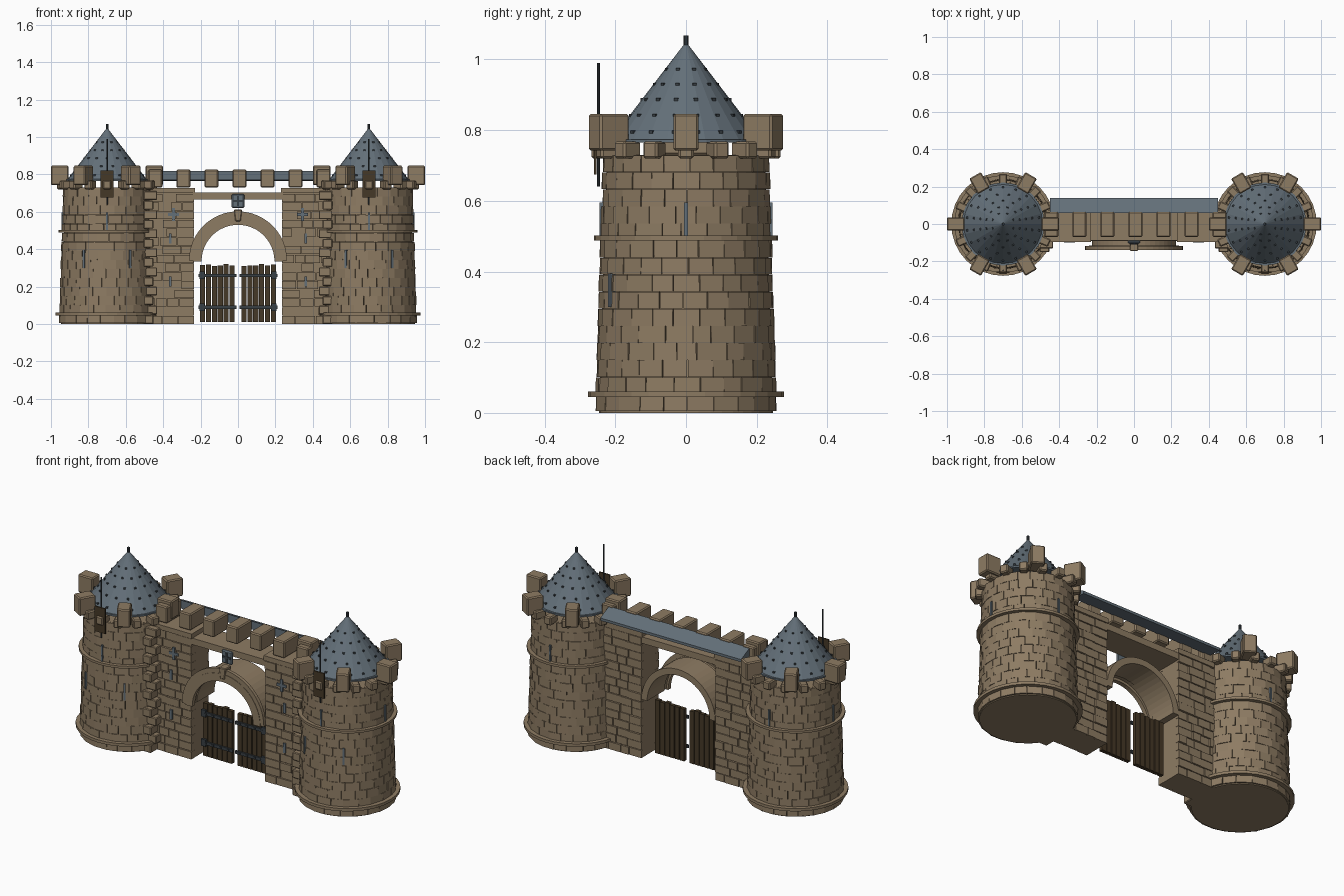
import bpy, bmesh, math, random
from mathutils import Matrix, Vector

if "Cube" in bpy.data.objects:
    bpy.data.objects.remove(bpy.data.objects["Cube"])

random.seed(4)
TAU = 2 * math.pi


def mat(name, rgb):
    m = bpy.data.materials.new(name)
    m.diffuse_color = (*rgb, 1)
    m.use_nodes = True
    m.node_tree.nodes["Principled BSDF"].inputs["Base Color"].default_value = m.diffuse_color
    return m


STONE = mat("tan_stone", (0.27, 0.20, 0.125))
SLATE = mat("blue_grey_slate", (0.125, 0.16, 0.19))
IRON = mat("dark_iron", (0.04, 0.05, 0.058))
WOOD = mat("dark_wood", (0.06, 0.04, 0.02))


def finish(bm, name, material, bevel=0):
    bmesh.ops.recalc_face_normals(bm, faces=bm.faces[:])
    me = bpy.data.meshes.new(name)
    bm.to_mesh(me)
    bm.free()
    me.materials.append(material)
    ob = bpy.data.objects.new(name, me)
    bpy.context.collection.objects.link(ob)
    if bevel:
        b = ob.modifiers.new("bevel", 'BEVEL')
        b.width, b.segments = bevel, 1
    return ob


def hexa(bm, pts):
    """Box from 4 bottom points followed by 4 top points."""
    v = [bm.verts.new(p) for p in pts]
    for f in ((3, 2, 1, 0), (4, 5, 6, 7), (0, 1, 5, 4), (1, 2, 6, 5), (2, 3, 7, 6), (3, 0, 4, 7)):
        bm.faces.new([v[i] for i in f])


def box(bm, x0, x1, y0, y1, z0, z1):
    hexa(bm, [(x, y, z) for z in (z0, z1) for x, y in ((x0, y0), (x1, y0), (x1, y1), (x0, y1))])


def radial_box(bm, cx, ang, r0, r1, w, z0, z1):
    """Box pointing outward from a tower axis."""
    d, t = Vector((math.cos(ang), math.sin(ang), 0)), Vector((-math.sin(ang), math.cos(ang), 0))
    hexa(bm, [Vector((cx, 0, z)) + d * r + t * s for z in (z0, z1)
              for r, s in ((r0, -w / 2), (r1, -w / 2), (r1, w / 2), (r0, w / 2))])


def cone(bm, cx, r0, r1, z0, z1, n=32, cy=0):
    bmesh.ops.create_cone(bm, cap_ends=True, segments=n, radius1=r0, radius2=r1, depth=z1 - z0,
                          matrix=Matrix.Translation((cx, cy, (z0 + z1) / 2)))


def arch(bm, r0, r1, y0, y1, zc, n=24):
    for i in range(n):
        a, b = math.pi * i / n, math.pi * (i + 1) / n
        hexa(bm, [(r * math.cos(t), y, zc + r * math.sin(t)) for t in (a, b)
                  for r, y in ((r0, y0), (r1, y0), (r1, y1), (r0, y1))])


def tower_r(z):
    return 0.256 - 0.022 * z / 0.73


def tower(cx, side):
    # masonry body: solid core with staggered bricks
    bm = bmesh.new()
    cone(bm, cx, 0.246, 0.224, 0, 0.73, 44)
    rows, n = 15, 22
    for k in range(rows):
        z0, z1 = 0.005 + k * 0.0483, 0.005 + (k + 1) * 0.0483 - 0.0008
        shift = (k % 2) * 0.5 + random.uniform(-0.15, 0.15)
        cuts = [(i + shift + random.uniform(-0.15, 0.15)) * TAU / n for i in range(n)]
        for i in range(n):
            a = cuts[i] + 0.004
            b = (cuts[i + 1] if i < n - 1 else cuts[0] + TAU) - 0.004
            j = random.uniform(-0.001, 0.0025)
            hexa(bm, [(cx + r * math.cos(t), r * math.sin(t), z)
                      for z, ro in ((z0, tower_r(z0) + j), (z1, tower_r(z1) + j))
                      for r, t in ((0.21, a), (ro, a), (ro, b), (0.21, b))])
    finish(bm, side + "_tower_body", STONE)

    # string courses
    bm = bmesh.new()
    cone(bm, cx, 0.277, 0.277, 0.045, 0.061)
    cone(bm, cx, 0.261, 0.261, 0.488, 0.502)
    finish(bm, side + "_tower_rings", STONE)

    # corbels and battlements
    bm = bmesh.new()
    for i in range(16):
        radial_box(bm, cx, i * TAU / 16, 0.20, 0.268, 0.044, 0.72, 0.768)
    for i in range(6):
        radial_box(bm, cx, i * TAU / 6, 0.205, 0.30, 0.072, 0.742, 0.846)
    finish(bm, side + "_tower_battlements", STONE, 0.006)

    # slate cone roof
    bm = bmesh.new()
    cone(bm, cx, 0.216, 0.004, 0.768, 1.045, 24)
    cone(bm, cx, 0.222, 0.222, 0.765, 0.774, 24)
    finish(bm, side + "_tower_roof", SLATE)

    # finial and roof studs
    bm = bmesh.new()
    cone(bm, cx, 0.007, 0.007, 1.02, 1.068, 10)
    for z, n in ((0.795, 18), (0.842, 16), (0.887, 14), (0.93, 12), (0.972, 8)):
        r = 0.216 * (1.045 - z) / 0.277
        for i in range(n):
            radial_box(bm, cx, (i + 0.5) * TAU / n, r - 0.008, r + 0.005, 0.011, z - 0.004, z + 0.004)
    finish(bm, side + "_roof_studs", IRON)

    # arrow slits
    bm = bmesh.new()
    for deg, z0 in ((0, 0.5), (90, 0.5), (180, 0.5), (270, 0.5), (240, 0.3), (300, 0.3)):
        r = tower_r(z0)
        radial_box(bm, cx, math.radians(deg), r - 0.012, r + 0.004, 0.011, z0, z0 + 0.095)
    finish(bm, side + "_arrow_slits", SLATE)

    # hanging board with its pole
    bm = bmesh.new()
    box(bm, cx - 0.034, cx + 0.034, -0.261, -0.253, 0.675, 0.82)
    finish(bm, side + "_board", WOOD)
    bm = bmesh.new()
    cone(bm, cx, 0.004, 0.004, 0.64, 0.99, 8, cy=-0.248)
    finish(bm, side + "_pole", IRON)


def gate_wall(s, side):
    def sbox(bm, x0, x1, *rest):
        box(bm, min(s * x0, s * x1), max(s * x0, s * x1), *rest)

    # wall core with coursed stones front and back
    bm = bmesh.new()
    sbox(bm, 0.237, 0.48, -0.08, 0.062, 0, 0.70)
    rows = 15
    for k in range(rows):
        z0, z1 = k * 0.70 / rows, (k + 1) * 0.70 / rows - 0.004
        for sign, face in ((-1, 0.087), (1, 0.069)):
            x = 0.236
            while x < 0.46:
                w = random.uniform(0.05, 0.11)
                e = 0.48 if x + w > 0.45 else x + w
                y = sign * (face + random.uniform(-0.002, 0.006))
                sbox(bm, x, e - 0.004, min(y, sign * 0.05), max(y, sign * 0.05), z0, z1)
                x = e
    sbox(bm, 0.23, 0.47, -0.095, 0.075, 0.70, 0.728)
    finish(bm, side + "_gate_wall", STONE)

    # alternating corner stones at the tower joint
    bm = bmesh.new()
    for k in range(14):
        wide = 0.02 * (k % 2)
        sbox(bm, 0.452 - wide, 0.505, -0.15 + wide, -0.05, k * 0.051, k * 0.051 + 0.047)
    finish(bm, side + "_corner_stones", STONE, 0.004)

    # iron cross and wall slits
    bm = bmesh.new()
    sbox(bm, 0.337, 0.352, -0.098, -0.089, 0.55, 0.62)
    sbox(bm, 0.315, 0.374, -0.098, -0.089, 0.577, 0.592)
    for z in (0.20, 0.43):
        sbox(bm, 0.355, 0.37, -0.097, -0.088, z, z + 0.055)
    finish(bm, side + "_wall_cross", SLATE)

    # door leaf of upright planks
    bm = bmesh.new()
    for i in range(6):
        x = 0.018 + i * 0.0315
        sbox(bm, x, x + 0.0275, -0.03, -0.008, 0.01, 0.318 + random.uniform(-0.008, 0.006))
    finish(bm, side + "_door_planks", WOOD)
    bm = bmesh.new()
    for z in (0.08, 0.25):
        sbox(bm, 0.008, 0.21, -0.039, -0.03, z, z + 0.018)
        for i in range(4):
            sbox(bm, 0.03 + i * 0.048, 0.042 + i * 0.048, -0.044, -0.038, z + 0.004, z + 0.014)
    sbox(bm, 0.178, 0.207, -0.042, -0.03, 0.07, 0.11)
    sbox(bm, 0.178, 0.207, -0.042, -0.03, 0.24, 0.28)
    finish(bm, side + "_door_straps", IRON)


for s, side in ((-1, "left"), (1, "right")):
    tower(s * 0.7, side)
    gate_wall(s, side)

# arch: deep vault and stepped front trim
bm = bmesh.new()
arch(bm, 0.20, 0.236, -0.09, 0.07, 0.34)
arch(bm, 0.205, 0.225, -0.116, -0.09, 0.34)
arch(bm, 0.195, 0.24, -0.14, -0.115, 0.335)
arch(bm, 0.232, 0.262, -0.138, -0.118, 0.34)
finish(bm, "gate_arch", STONE)
bm = bmesh.new()
hexa(bm, [(x, y, z) for z, w in ((0.548, 0.014), (0.612, 0.022))
          for x, y in ((-w, -0.145), (w, -0.145), (w, -0.09), (-w, -0.09))])
finish(bm, "keystone", STONE, 0.004)

# lintel with its emblem plate
bm = bmesh.new()
box(bm, -0.24, 0.24, -0.088, 0.07, 0.665, 0.702)
finish(bm, "lintel", STONE)
bm = bmesh.new()
box(bm, -0.034, 0.034, -0.105, -0.088, 0.62, 0.695)
finish(bm, "lintel_plate", SLATE, 0.006)
bm = bmesh.new()
box(bm, -0.006, 0.006, -0.109, -0.104, 0.63, 0.685)
box(bm, -0.025, 0.025, -0.109, -0.104, 0.652, 0.664)
finish(bm, "lintel_plate_bars", IRON)

# battlements over the gate
bm = bmesh.new()
for i in range(-3, 4):
    box(bm, i * 0.15 - 0.03, i * 0.15 + 0.045, -0.07, 0.065, 0.73, 0.825)
finish(bm, "gate_battlements", STONE, 0.006)

# lean-to slate roof behind the battlements
bm = bmesh.new()
hexa(bm, [(x, y, z) for x in (-0.45, 0.45)
          for y, z in ((0.06, 0.77), (0.14, 0.765), (0.14, 0.78), (0.06, 0.818))])
finish(bm, "walkway_roof", SLATE)
